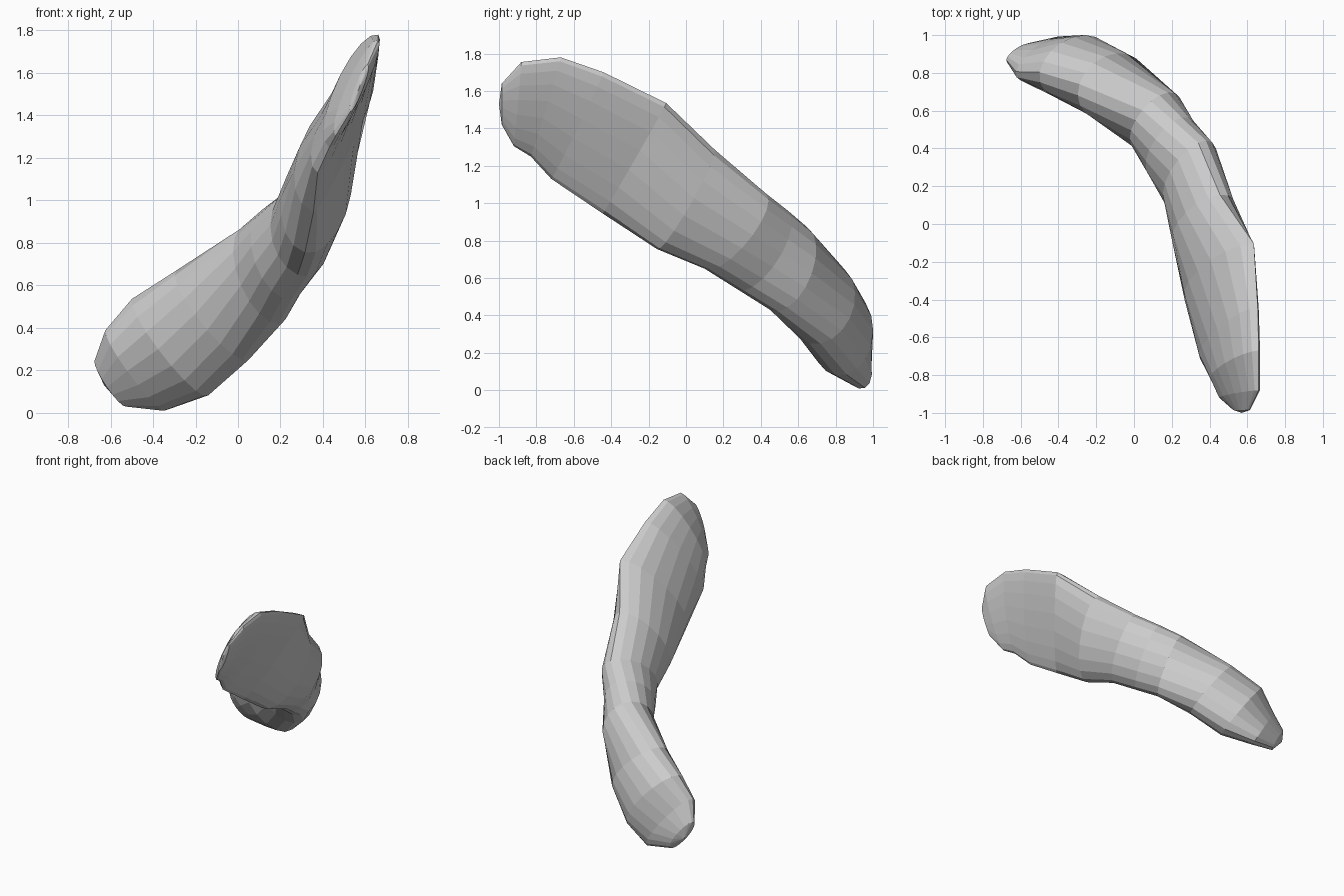
import bpy, bmesh, math
from mathutils import Vector

default_cube = bpy.data.objects.get("Cube")
if default_cube:
    bpy.data.objects.remove(default_cube, do_unlink=True)

SIDES = 18

# Single matte grey
grey = bpy.data.materials.new("plain_grey")
grey.use_nodes = True
colour = (0.6, 0.6, 0.6, 1)
grey.diffuse_color = colour
grey.node_tree.nodes["Principled BSDF"].inputs["Base Color"].default_value = colour

# Oval sections along the bent body: centre, long half-axis, short half-axis,
# and how far the outer side bulges compared with the inner side
sections = [
    ((.57, -.985, 1.53), (.04, 0, .11), (.02, 0, 0), 1),
    ((.56, -.9, 1.53), (.1, .02, .225), (.045, 0, -.02), .8),
    ((.545, -.75, 1.515), (.115, .08, .265), (.085, 0, -.03), .5),
    ((.515, -.58, 1.415), (.14, .14, .285), (.1, 0, -.04), .4),
    ((.495, -.275, 1.24), (.14, .17, .295), (.185, 0, -.06), .15),
    ((.385, 0, 1.02), (.07, .155, .265), (.17, .02, -.05), .8),
    ((.31, .265, .85), (.03, .165, .2), (.155, .08, -.07), .8),
    ((.21, .41, .75), (0, .135, .21), (.15, .1, -.07), .8),
    ((.12, .55, .65), (-.03, .1, .22), (.14, .12, -.07), .9),
    ((-.12, .73, .46), (-.14, .07, .21), (.11, .16, -.04), 1),
    ((-.32, .83, .31), (-.16, .03, .23), (.085, .16, -.03), 1.05),
    ((-.48, .885, .2), (-.13, -.04, .19), (.065, .12, -.03), .85),
    ((-.6, .905, .14), (-.07, -.02, .11), (.03, .05, 0), 1),
]
upper_tip = (.57, -1, 1.53)
lower_tip = (-.63, .92, .13)


def add_ring(bm, centre, long_axis, short_axis, bulge):
    centre, long_axis, short_axis = map(Vector, (centre, long_axis, short_axis))
    ring = []
    for i in range(SIDES):
        angle = math.tau * i / SIDES
        across = math.sin(angle)
        if across > 0:
            across *= bulge
        ring.append(bm.verts.new(
            centre + long_axis * math.cos(angle) + short_axis * across))
    return ring


def add_cap(bm, ring, tip):
    point = bm.verts.new(tip)
    for i in range(SIDES):
        bm.faces.new((ring[i], ring[i - 1], point))


# Loft the sections into one closed body
bm = bmesh.new()
rings = [add_ring(bm, *section) for section in sections]
for first, second in zip(rings, rings[1:]):
    for i in range(SIDES):
        bm.faces.new((first[i - 1], first[i], second[i], second[i - 1]))
add_cap(bm, rings[0], upper_tip)
add_cap(bm, rings[-1], lower_tip)
bmesh.ops.recalc_face_normals(bm, faces=bm.faces)

mesh = bpy.data.meshes.new("curved_body")
bm.to_mesh(mesh)
bm.free()
mesh.materials.append(grey)
body = bpy.data.objects.new("curved_body", mesh)
bpy.context.collection.objects.link(body)
